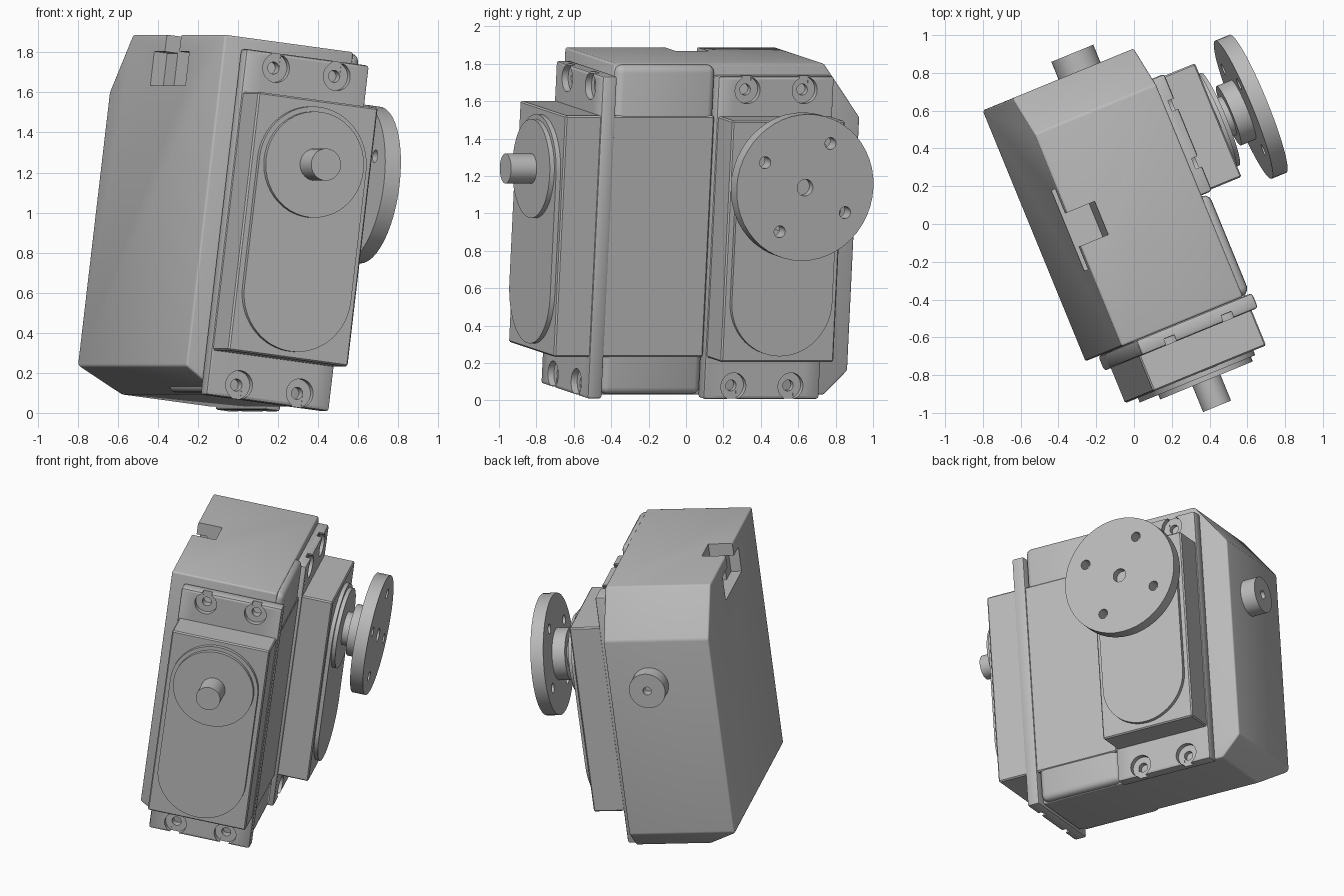
import bpy, bmesh, math
from mathutils import Matrix, Vector

cube = bpy.data.objects.get("Cube")
if cube:
    bpy.data.objects.remove(cube, do_unlink=True)

# One grey for everything
grey = bpy.data.materials.new("plain grey")
grey.use_nodes = True
COLOUR = (0.5, 0.5, 0.5, 1)
grey.diffuse_color = COLOUR
grey.node_tree.nodes["Principled BSDF"].inputs["Base Color"].default_value = COLOUR

# The whole assembly leans and is turned about the vertical
LEAN = Matrix.Rotation(math.radians(22.3), 4, 'Z') @ Matrix.Rotation(math.radians(7.2), 4, 'Y')
AXLE = 1.235


def finish(name, bm, frame):
    bmesh.ops.recalc_face_normals(bm, faces=bm.faces)
    mesh = bpy.data.meshes.new(name)
    bm.to_mesh(mesh)
    bm.free()
    mesh.materials.append(grey)
    obj = bpy.data.objects.new(name, mesh)
    bpy.context.collection.objects.link(obj)
    obj.matrix_world = LEAN @ frame
    return obj


def box(name, lo, hi, frame=Matrix()):
    bm = bmesh.new()
    bmesh.ops.create_cube(bm, size=1)
    lo, hi = Vector(lo), Vector(hi)
    for v in bm.verts:
        v.co = Vector(lo[i] if v.co[i] < 0 else hi[i] for i in range(3))
    return finish(name, bm, frame)


def prism(name, points, near, far, frame=Matrix()):
    """Extrude an (x, z) outline along y."""
    bm = bmesh.new()
    face = bm.faces.new([bm.verts.new((x, near, z)) for x, z in points])
    out = bmesh.ops.extrude_face_region(bm, geom=[face])["geom"]
    bmesh.ops.translate(bm, vec=(0, far - near, 0),
                        verts=[g for g in out if isinstance(g, bmesh.types.BMVert)])
    return finish(name, bm, frame)


def arc(cx, cz, r, start, end, n=48):
    angles = [math.radians(start + (end - start) * i / n) for i in range(n + 1)]
    return [(cx + r * math.cos(a), cz + r * math.sin(a)) for a in angles]


def rod(name, x, z, r, near, far, frame=Matrix()):
    return prism(name, arc(x, z, r, 0, 360)[:-1], near, far, frame)


def bake(obj):
    """Apply the modifiers of an object."""
    graph = bpy.context.evaluated_depsgraph_get()
    obj.data = bpy.data.meshes.new_from_object(obj.evaluated_get(graph))
    obj.modifiers.clear()


def cut(obj, cutters):
    for c in cutters:
        mod = obj.modifiers.new("cut", 'BOOLEAN')
        mod.operation, mod.solver, mod.object = 'DIFFERENCE', 'EXACT', c
    bake(obj)
    for c in cutters:
        bpy.data.objects.remove(c, do_unlink=True)


def soften(obj, width, segments=3):
    mod = obj.modifiers.new("round", 'BEVEL')
    mod.width, mod.segments, mod.limit_method = width, segments, 'ANGLE'
    mod.angle_limit = math.radians(25)
    bake(obj)


# Main housing: box with sloped back corners and a sloped lower outer corner
housing = box("housing", (-.54, -.575, .05), (.16, .86, 1.835))
top_slope = prism("slope_cutter", [(.86, 1.546), (1.1, 1.233), (1.1, 2.1), (.437, 2.1)],
                  -1, 1, Matrix.Rotation(math.radians(90), 4, 'Z'))
low_back = prism("slope_cutter", [(.86, .18), (.98, .3), (.98, -.2), (.48, -.2)],
                 -1, 1, Matrix.Rotation(math.radians(90), 4, 'Z'))
low_side = prism("slope_cutter", [(-.34, .05), (-.08, -.1), (-.75, -.1), (-.75, .292)], -1, 1)
cut(housing, [top_slope, low_back, low_side])
soften(housing, .035)
# Cable notch in the upper outer edge
cut(housing, [box("notch_cutter", (-.7, 0, 1.58), (-.38, .19, 2)),
              box("notch_cutter", (-.7, -.13, 1.58), (-.47, .33, 1.75))])
cheek = box("housing_cheek", (-.4, -.57, .055), (.205, 0, 1.83))
soften(cheek, .04)


def servo(prefix, frame, depth):
    """Servo in its own frame: outward is -y, flange front lies on y = 0."""
    case = box(prefix + "_case", (-.325, -.2, .26), (.325, depth, 1.56), frame)
    soften(case, .008, 1)
    # Mounting flange with countersunk screw holes open at the ends
    flange = box(prefix + "_flange", (-.335, 0, .035), (.335, .085, 1.775), frame)
    soften(flange, .015, 2)
    cutters = []
    for x in (-.165, .165):
        for z, end in ((1.7, 1.85), (.105, -.05)):
            cutters.append(rod("seat_cutter", x, z, .072, -.02, .035, frame))
            cutters.append(rod("hole_cutter", x, z, .03, -.05, .12, frame))
            cutters.append(box("slot_cutter", (x - .03, -.03, min(z, end)),
                               (x + .03, .037, max(z, end)), frame))
    cut(flange, cutters)
    # Raised oblong panel and round bearing plate
    outline = arc(0, AXLE, .29, 0, 180) + arc(0, .585, .29, 180, 360)
    prism(prefix + "_panel", outline, -.226, -.19, frame)
    rod(prefix + "_bearing_plate", 0, AXLE, .265, -.252, -.2, frame)


front = Matrix.Translation((-.115, -.66, 0))
side = Matrix.Translation((.23, .34, 0)) @ Matrix.Rotation(math.radians(90), 4, 'Z')
servo("front_servo", front, .66)
servo("side_servo", side, .5)

# Output shafts
rod("front_shaft", 0, AXLE, .08, -.4, -.24, front)
rod("side_shaft", 0, AXLE, .11, -.32, -.24, side)
rod("horn_hub", 0, AXLE, .17, -.4, -.3, side)

# Horn disc with a ring of four holes and a centre hole
horn = rod("horn_disc", 0, AXLE, .395, -.47, -.385, side)
holes = [rod("hole_cutter", 0, AXLE, .045, -.6, -.42, side)]
for k in range(4):
    a = math.radians(60.5 + 90 * k)
    holes.append(rod("hole_cutter", .273 * math.cos(a), AXLE + .273 * math.sin(a),
                     .032, -.6, -.3, side))
cut(horn, holes)

# Pivot pin at the back, opposite the front shaft
pin = rod("pivot_pin", -.115, AXLE, .12, .8, .96)
cut(pin, [rod("hole_cutter", -.115, AXLE, .028, .9, 1.1)])

# Smooth shading with sharp edges kept
bpy.ops.object.select_all(action='DESELECT')
for obj in bpy.context.scene.objects:
    if obj.type == 'MESH':
        obj.select_set(True)
        bpy.context.view_layer.objects.active = obj
bpy.ops.object.shade_smooth_by_angle(angle=math.radians(30))
